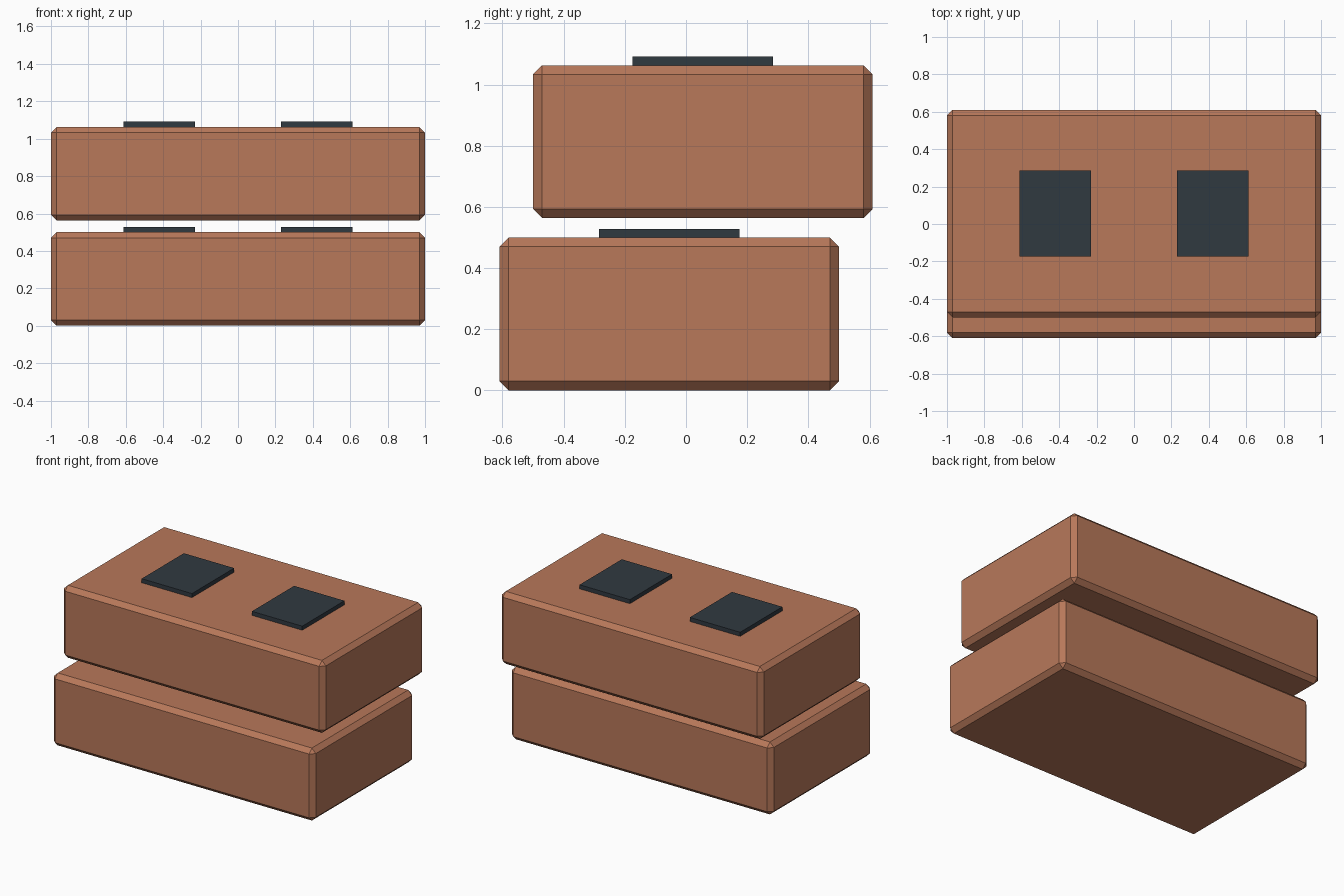
import bpy
import bmesh
from mathutils import Matrix

default = bpy.data.objects.get("Cube")
if default:
    bpy.data.objects.remove(default, do_unlink=True)


def make_material(name, color):
    mat = bpy.data.materials.new(name)
    mat.use_nodes = True
    mat.diffuse_color = color
    mat.node_tree.nodes["Principled BSDF"].inputs["Base Color"].default_value = color
    return mat


def make_box(name, center, size, mat, chamfer=0):
    """Flat-shaded box, with an optional one-segment chamfer on every edge."""
    bm = bmesh.new()
    bmesh.ops.create_cube(bm, size=1, matrix=Matrix.Diagonal((*size, 1)))
    if chamfer:
        bmesh.ops.bevel(bm, geom=bm.edges[:], offset=chamfer, segments=1,
                        affect='EDGES', profile=0.5)
    mesh = bpy.data.meshes.new(name)
    bm.to_mesh(mesh)
    bm.free()
    mesh.materials.append(mat)
    obj = bpy.data.objects.new(name, mesh)
    obj.location = center
    bpy.context.collection.objects.link(obj)
    return obj


clay = make_material("terracotta", (0.479, 0.188, 0.102, 1))
slate = make_material("dark slate", (0.030, 0.041, 0.051, 1))

HEIGHT, PAD_HEIGHT = 0.5, 0.028

# Two staggered bricks, each carrying a pair of raised pads
for level, y, base in (("lower", -0.055, 0), ("upper", 0.055, 0.563)):
    make_box(f"{level}_brick", (0, y, base + HEIGHT / 2), (2, 1.11, HEIGHT), clay, 0.03)
    for side, sign in (("left", 1), ("right", -1)):
        make_box(f"{level}_{side}_pad", (sign * 0.421, y, base + HEIGHT + PAD_HEIGHT / 2),
                 (0.384, 0.46, PAD_HEIGHT), slate)
